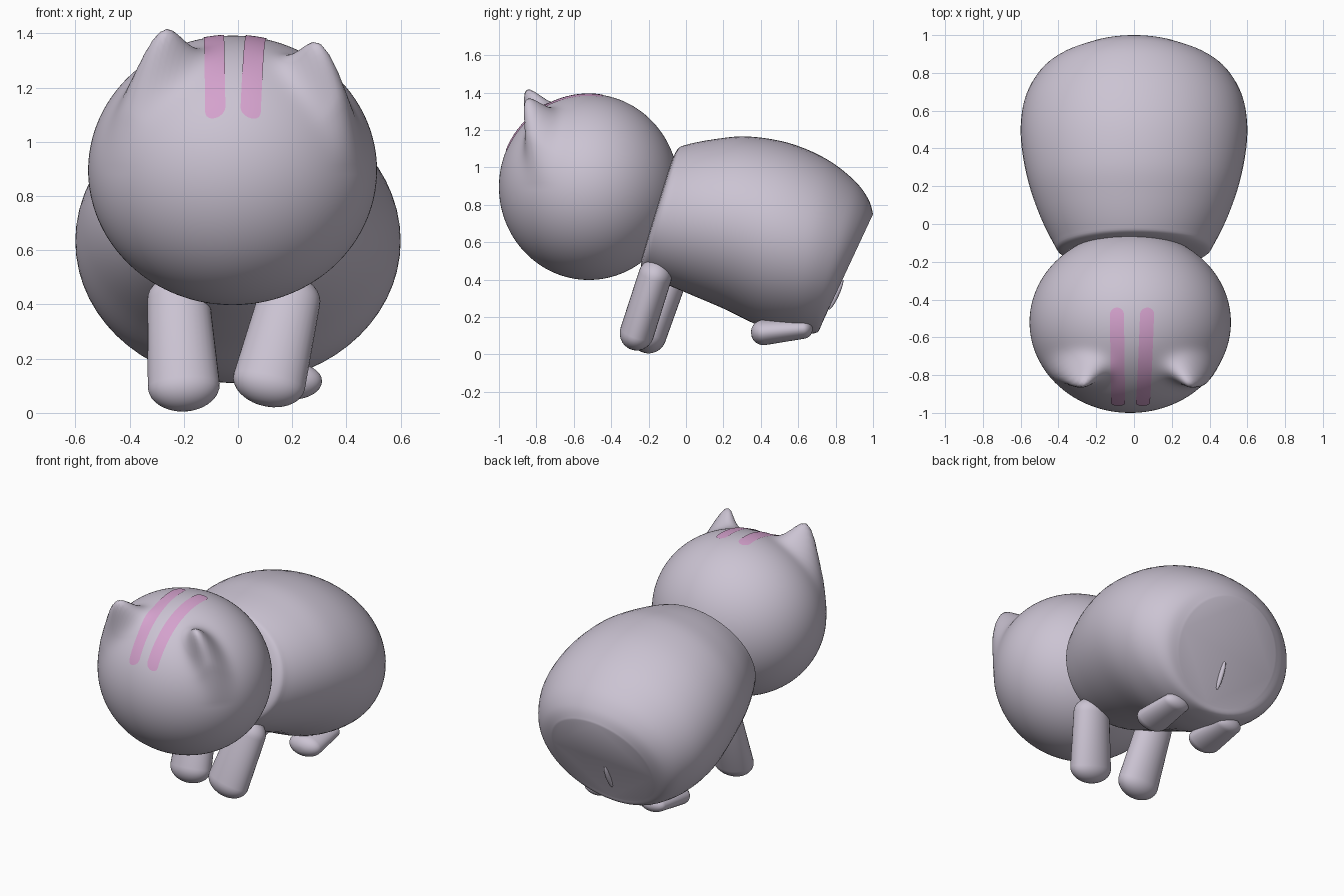
import bpy, math
from mathutils import Vector

if "Cube" in bpy.data.objects:
    bpy.data.objects.remove(bpy.data.objects["Cube"])

SEG = 48


def material(name, rgb):
    m = bpy.data.materials.new(name)
    m.diffuse_color = (*rgb, 1)
    m.use_nodes = True
    m.node_tree.nodes["Principled BSDF"].inputs["Base Color"].default_value = m.diffuse_color
    return m


FUR = material("lilac_grey", (0.60, 0.55, 0.65))
PINK = material("stripe_pink", (0.66, 0.36, 0.61))


def make(name, verts, faces, mat, angle=40):
    me = bpy.data.meshes.new(name)
    me.from_pydata([tuple(v) for v in verts], [], faces)
    me.update()
    ob = bpy.data.objects.new(name, me)
    bpy.context.collection.objects.link(ob)
    me.materials.append(mat)
    bpy.ops.object.select_all(action='DESELECT')
    ob.select_set(True)
    bpy.context.view_layer.objects.active = ob
    bpy.ops.object.mode_set(mode='EDIT')
    bpy.ops.mesh.select_all(action='SELECT')
    if mat is FUR:
        bpy.ops.mesh.normals_make_consistent(inside=False)
    bpy.ops.object.mode_set(mode='OBJECT')
    bpy.ops.object.shade_smooth_by_angle(angle=math.radians(angle))
    return ob


def loft(name, rings, angle=40):
    """Skin equal-length rings and close both ends with a flat cap."""
    n = len(rings[0])
    verts = [p for r in rings for p in r]
    faces = [(i * n + j, i * n + (j + 1) % n, (i + 1) * n + (j + 1) % n, (i + 1) * n + j)
             for i in range(len(rings) - 1) for j in range(n)]
    faces += [tuple(range(n)), tuple(range(len(verts) - n, len(verts)))]
    return make(name, verts, faces, FUR, angle)


def ring(centre, u, v, n=SEG):
    return [centre + u * math.cos(2 * math.pi * k / n) + v * math.sin(2 * math.pi * k / n)
            for k in range(n)]


def catmull(rows, steps=5):
    out = []
    for i in range(len(rows) - 1):
        p = [rows[max(i - 1, 0)], rows[i], rows[i + 1], rows[min(i + 2, len(rows) - 1)]]
        for s in range(steps):
            t = s / steps
            out.append([0.5 * (2 * b + (c - a) * t + (2 * a - 5 * b + 4 * c - d) * t * t
                               + (3 * b - a - 3 * c + d) * t ** 3) for a, b, c, d in zip(*p)])
    return out + [list(rows[-1])]


# Body: tilted elliptical sections (top y, top z, bottom y, bottom z, half width)
SECTIONS = [
    (-0.10, 0.98, -0.22, 0.58, 0.22),
    (-0.05, 1.09, -0.24, 0.47, 0.38),
    (0.00, 1.12, -0.18, 0.41, 0.43),
    (0.15, 1.15, 0.00, 0.33, 0.51),
    (0.33, 1.165, 0.20, 0.245, 0.57),
    (0.55, 1.13, 0.40, 0.15, 0.60),
    (0.75, 1.045, 0.56, 0.115, 0.58),
    (0.90, 0.93, 0.66, 0.11, 0.515),
    (0.975, 0.83, 0.705, 0.12, 0.44),
    (1.00, 0.75, 0.72, 0.15, 0.35),
]
body = []
for ty, tz, by, bz, w in catmull(SECTIONS):
    top, bot = Vector((0, ty, tz)), Vector((0, by, bz))
    body.append(ring((top + bot) / 2, Vector((w, 0, 0)), (top - bot) / 2, 64))
loft("body", body)


# Rounded limbs: tapered capsule between two points, rx across and rd in depth
def capsule(name, a, b, ra, rb):
    a, b = Vector(a), Vector(b)
    axis = (b - a).normalized()
    u = Vector((1, 0, 0))
    u = (u - axis * u.dot(axis)).normalized()
    v = axis.cross(u)
    stops = []
    for k in range(1, 9):
        t = math.pi / 2 * k / 8
        stops.append((a - axis * math.cos(t) * min(ra), ra, math.sin(t)))
    for k in range(8, 0, -1):
        t = math.pi / 2 * k / 8
        stops.append((b + axis * math.cos(t) * min(rb), rb, math.sin(t)))
    loft(name, [ring(c, u * r[0] * s, v * r[1] * s, 32) for c, r, s in stops], 60)


capsule("front_leg_right", (0.19, -0.165, 0.42), (0.115, -0.262, 0.115), (0.115, 0.09), (0.135, 0.092))
capsule("front_leg_left", (-0.22, -0.08, 0.42), (-0.20, -0.20, 0.10), (0.115, 0.09), (0.133, 0.095))
for side, sx in (("right", 1), ("left", -1)):
    capsule("back_foot_" + side, (0.2 * sx, 0.415, 0.117), (0.2 * sx, 0.625, 0.135),
            (0.11, 0.068), (0.09, 0.052))

# Tail: faint pinched ridge on the flat rear
tail_axis = Vector((0, 0.28, 0.60)).normalized()
out = Vector((0, 0.60, -0.28)).normalized()
base = Vector((0, 0.80, 0.32))
loft("tail", [ring(base + tail_axis * 0.09 * math.cos(t),
                   Vector((0.016, 0, 0)) * math.sin(t), out * 0.018 * math.sin(t), 16)
              for t in [math.pi * k / 12 for k in range(1, 12)]], 60)

# Head: ellipsoid with two ears pulled out of its surface
HC = Vector((-0.02, -0.52, 0.895))
HR = Vector((0.533, 0.48, 0.497))


def head_point(d):
    p = Vector((HC.x + d.x * HR.x, HC.y + d.y * HR.y, HC.z + d.z * HR.z))
    if d.z > 0:
        lift = 0
        for ex in (-0.28, 0.31):
            s = 0.10 if abs(p.x) < abs(ex) else 0.13
            lift += math.exp(-((p.x - ex) / s) ** 2)
        lift *= math.exp(-((p.y + 0.77) / 0.06) ** 2) * min(1, d.z * 3)
        p += Vector((0, -0.085, 0.165)) * lift
    return p


NL, NR = 128, 96
verts = [head_point(Vector((math.sin(t) * math.cos(f), math.sin(t) * math.sin(f), math.cos(t))))
         for t in [math.pi * i / NR for i in range(1, NR)]
         for f in [2 * math.pi * j / NL for j in range(NL)]]
faces = [(i * NL + j, (i + 1) * NL + j, (i + 1) * NL + (j + 1) % NL, i * NL + (j + 1) % NL)
         for i in range(NR - 2) for j in range(NL)]
verts += [head_point(Vector((0, 0, 1))), head_point(Vector((0, 0, -1)))]
top, last = len(verts) - 2, (NR - 2) * NL
for j in range(NL):
    k = (j + 1) % NL
    faces += [(top, j, k), (top + 1, last + k, last + j)]
make("head", verts, faces, FUR, 80)


# Forehead stripes: thin round-ended plates that follow the head
def stripe(name, x_front, x_back, half=0.037, n=48, m=6):
    a0, a1 = math.asin(-0.915), math.asin(0.16)
    length = (a1 - a0) * 0.49
    verts = []
    for i in range(n + 1):
        t = 0.5 - 0.5 * math.cos(math.pi * i / n)
        edge = min(t, 1 - t) * length
        w = half * math.sqrt(max(0.0004, 1 - max(0, 1 - edge / half) ** 2))
        for j in range(m + 1):
            dx = (x_front + (x_back - x_front) * t + w * (2 * j / m - 1) - HC.x) / HR.x
            dy = math.sin(a0 + (a1 - a0) * t)
            d = Vector((dx, dy, math.sqrt(max(0, 1 - dx * dx - dy * dy))))
            verts.append(head_point(d) + d * 0.004)
    r = m + 1
    faces = [(i * r + j, i * r + j + 1, (i + 1) * r + j + 1, (i + 1) * r + j)
             for i in range(n) for j in range(m)]
    make(name, verts, faces, PINK, 60)


stripe("forehead_stripe_left", -0.083, -0.09)
stripe("forehead_stripe_right", 0.045, 0.07)
